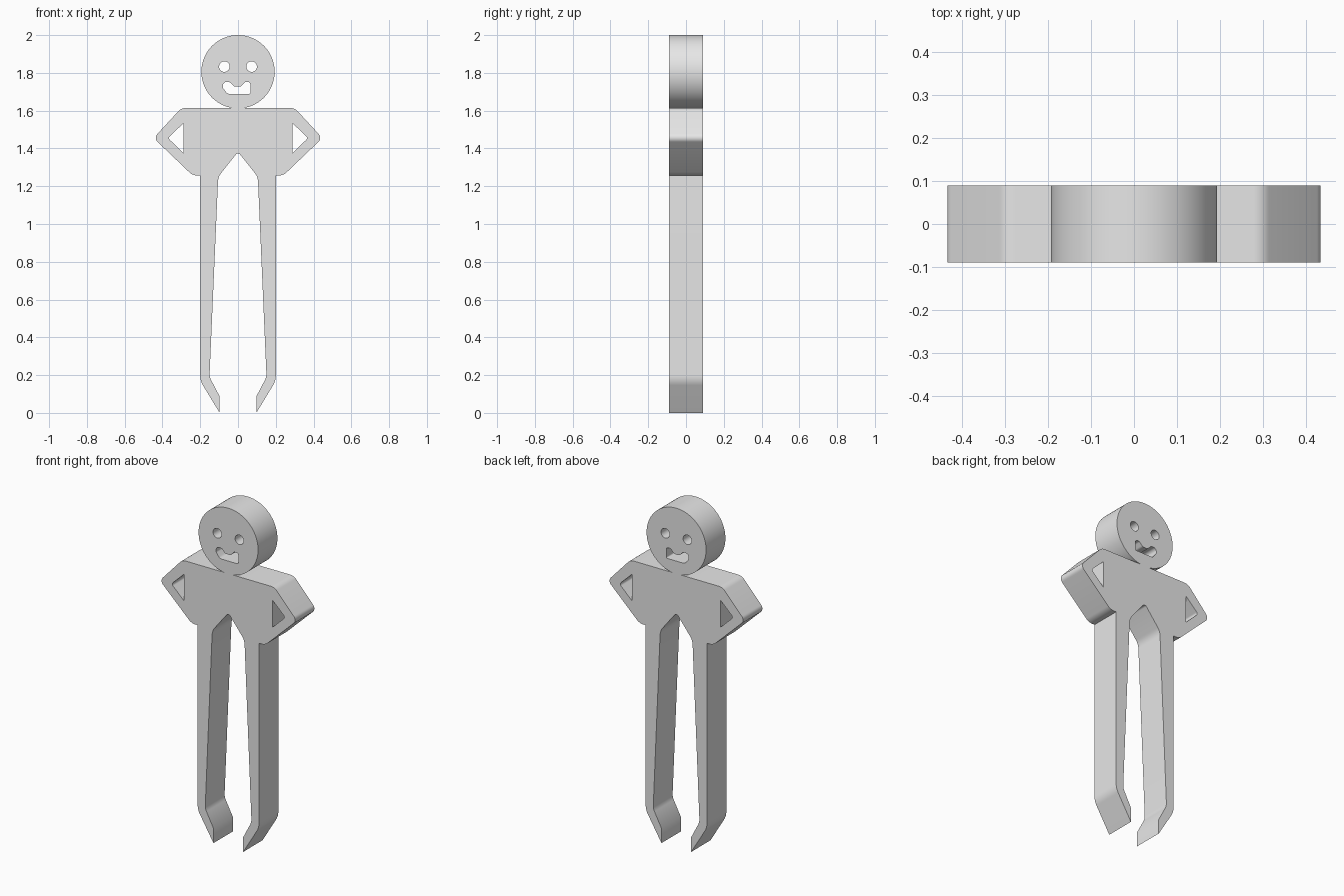
import bpy
import math
from mathutils import Vector

cube = bpy.data.objects.get("Cube")
if cube:
    bpy.data.objects.remove(cube, do_unlink=True)

HALF_DEPTH = 0.09

grey = bpy.data.materials.new("light_grey")
grey.use_nodes = True
grey.diffuse_color = (0.8, 0.8, 0.8, 1)
grey.node_tree.nodes["Principled BSDF"].inputs["Base Color"].default_value = (0.8, 0.8, 0.8, 1)


def rounded(corners, steps=8):
    """Outline from (x, z, radius) corners, each replaced by an arc."""
    out = []
    for i, (x, z, r) in enumerate(corners):
        p = Vector((x, z))
        if r == 0:
            out.append(p)
            continue
        a = (Vector(corners[i - 1][:2]) - p).normalized()
        b = (Vector(corners[(i + 1) % len(corners)][:2]) - p).normalized()
        half = a.angle(b) / 2
        centre = p + (a + b).normalized() * (r / math.sin(half))
        start = p + a * (r / math.tan(half)) - centre
        end = p + b * (r / math.tan(half)) - centre
        sweep = start.angle_signed(end)
        for k in range(steps + 1):
            t = -sweep * k / steps
            out.append(centre + Vector((start.x * math.cos(t) - start.y * math.sin(t),
                                        start.x * math.sin(t) + start.y * math.cos(t))))
    return out


def circle(x, z, r, n):
    return [Vector((x + r * math.cos(math.tau * i / n), z + r * math.sin(math.tau * i / n)))
            for i in range(n)]


def mirrored(loop):
    return [Vector((-p.x, p.y)) for p in reversed(loop)]


def plate(name, loops):
    """Extruded flat plate; inner loops become holes."""
    curve = bpy.data.curves.new(name + "_outline", 'CURVE')
    curve.dimensions = '2D'
    curve.fill_mode = 'BOTH'
    curve.extrude = HALF_DEPTH
    for loop in loops:
        spline = curve.splines.new('POLY')
        spline.points.add(len(loop) - 1)
        for point, p in zip(spline.points, loop):
            point.co = (p.x, p.y, 0, 1)
        spline.use_cyclic_u = True
    obj = bpy.data.objects.new(name, curve)
    bpy.context.collection.objects.link(obj)
    obj.rotation_euler.x = math.pi / 2
    bpy.ops.object.select_all(action='DESELECT')
    obj.select_set(True)
    bpy.context.view_layer.objects.active = obj
    bpy.ops.object.convert(target='MESH')
    obj = bpy.context.object
    obj.name = name
    obj.data.materials.clear()
    obj.data.materials.append(grey)
    # Weld the caps to the walls
    bpy.ops.object.mode_set(mode='EDIT')
    bpy.ops.mesh.select_all(action='SELECT')
    bpy.ops.mesh.remove_doubles(threshold=0.0001)
    bpy.ops.mesh.normals_make_consistent(inside=False)
    bpy.ops.object.mode_set(mode='OBJECT')
    bpy.ops.object.shade_smooth_by_angle(angle=math.radians(30))


# Body with bent arms and tapering legs: right half, then mirrored
side = [(0.30, 1.614, 0.05), (0.447, 1.455, 0.03), (0.24, 1.257, 0.06), (0.20, 1.257, 0),
        (0.20, 0.17, 0.10), (0.097, 0.0, 0), (0.097, 0.087, 0),
        (0.151, 0.19, 0.07), (0.105, 1.25, 0.08)]
crotch = [(0, 1.382, 0.015)]
body = rounded(side + crotch + [(-x, z, r) for x, z, r in reversed(side)])

# Triangular gaps between the arms and the torso
gap = rounded([(0.288, 1.534, 0), (0.288, 1.375, 0), (0.371, 1.455, 0.014)])
plate("body", [body, gap, mirrored(gap)])

# Head with eye holes and a smiling mouth hole
eye = circle(0.072, 1.833, 0.028, 32)
mouth = rounded([(-0.08, 1.752, 0.02), (-0.045, 1.752, 0.015), (-0.02, 1.727, 0.02),
                 (0.015, 1.727, 0.02), (0.038, 1.752, 0.015), (0.065, 1.752, 0.012),
                 (0.065, 1.688, 0.008), (-0.055, 1.688, 0.025), (-0.08, 1.72, 0.015)])
plate("head", [circle(0, 1.806, 0.194, 96), eye, mirrored(eye), mouth])
